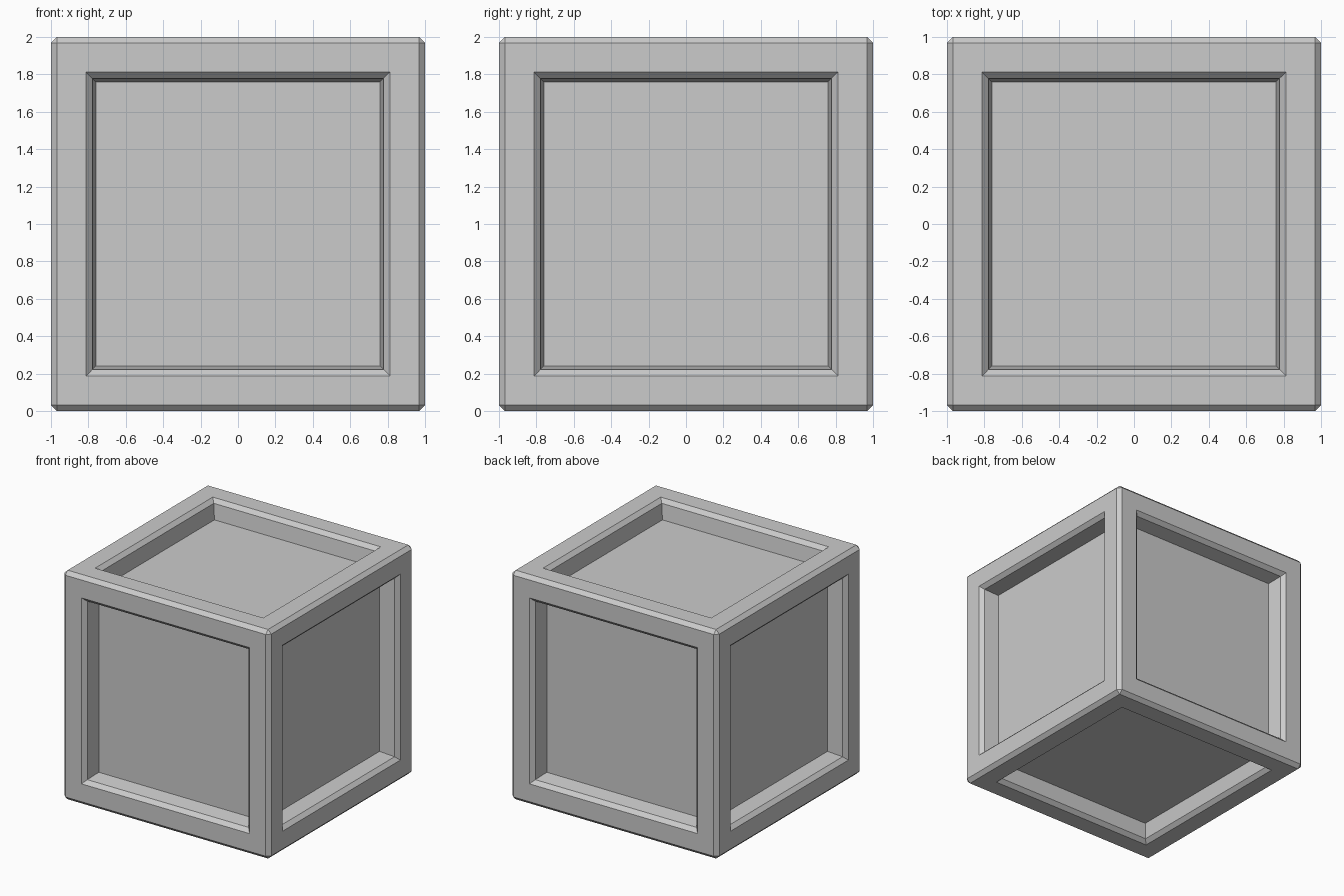
import bpy
import bmesh
from mathutils import Matrix

# Remove the default object
old = bpy.data.objects.get("Cube")
if old:
    bpy.data.objects.remove(old, do_unlink=True)

# Single plain grey
GREY = (0.6, 0.6, 0.6, 1.0)
mat = bpy.data.materials.new("plain_grey")
mat.use_nodes = True
mat.diffuse_color = GREY
mat.node_tree.nodes["Principled BSDF"].inputs["Base Color"].default_value = GREY

# Box body with chamfered edges
CHAMFER = 0.032
bm = bmesh.new()
bmesh.ops.create_cube(bm, size=2, matrix=Matrix.Translation((0, 0, 1)))
bmesh.ops.bevel(bm, geom=bm.edges[:], offset=CHAMFER, segments=1,
                profile=0.5, affect='EDGES')

# Recessed panel on every side: flat frame, chamfered lip, tapered wall
panels = [f for f in bm.faces if f.calc_area() > 1]
opening = 0.812
for thickness, depth in ((1 - CHAMFER - opening, 0), (0.033, -0.033), (0.019, -0.132)):
    bmesh.ops.inset_individual(bm, faces=panels, thickness=thickness,
                               depth=depth, use_even_offset=True)

bmesh.ops.recalc_face_normals(bm, faces=bm.faces[:])
mesh = bpy.data.meshes.new("crate")
bm.to_mesh(mesh)
bm.free()
mesh.materials.append(mat)
crate = bpy.data.objects.new("crate", mesh)
bpy.context.collection.objects.link(crate)
